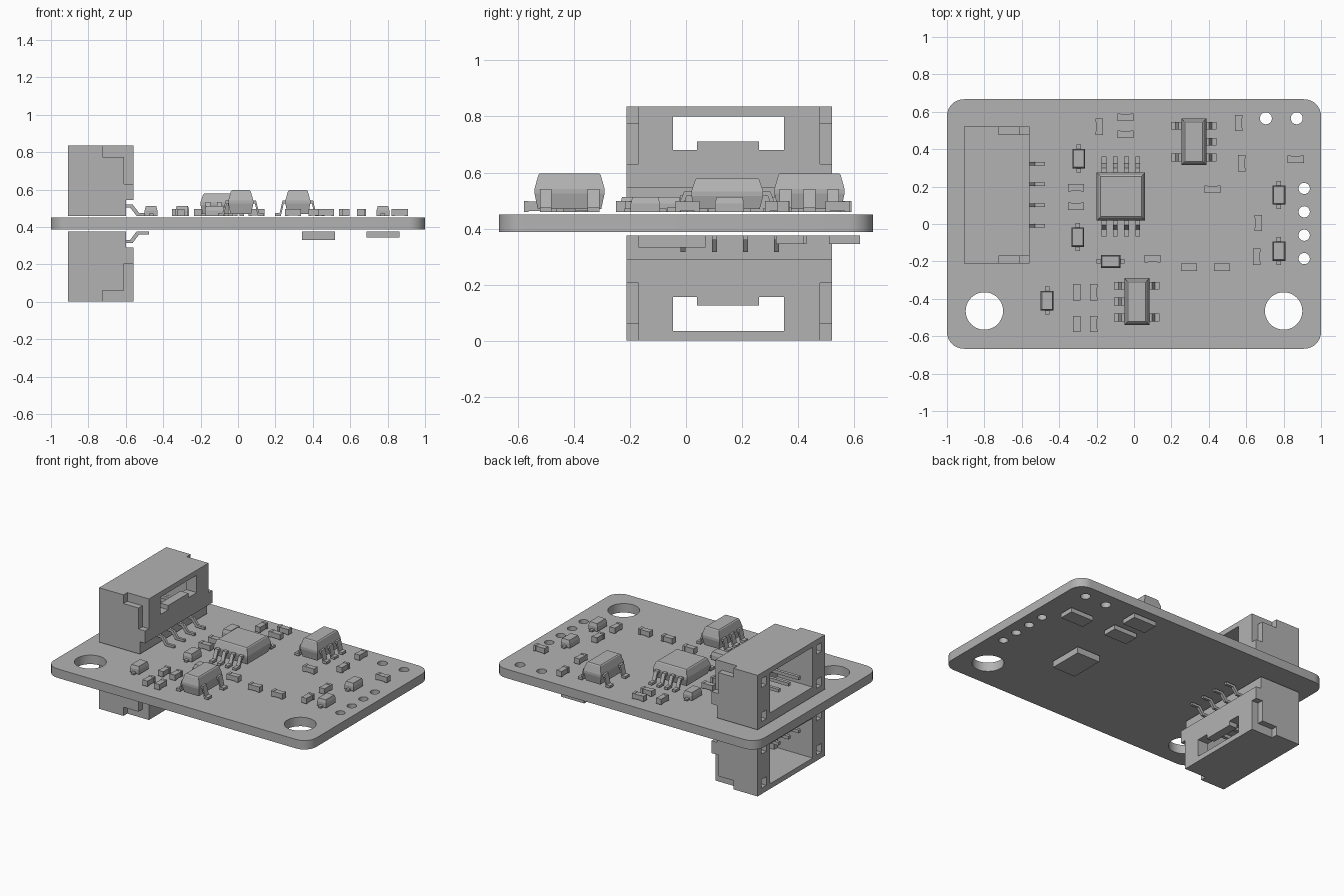
import bpy, bmesh, math
from mathutils import Matrix, Vector

if "Cube" in bpy.data.objects:
    bpy.data.objects.remove(bpy.data.objects["Cube"])

grey = bpy.data.materials.new("plain_grey")
grey.use_nodes = True
COLOUR = (0.45, 0.45, 0.45, 1)
grey.diffuse_color = COLOUR
grey.node_tree.nodes["Principled BSDF"].inputs["Base Color"].default_value = COLOUR

TOP, MID = 0.46, 0.418   # seat height of the upper parts, mid plane of the board


def finish(name, bm):
    bmesh.ops.recalc_face_normals(bm, faces=bm.faces)
    mesh = bpy.data.meshes.new(name)
    bm.to_mesh(mesh)
    bm.free()
    mesh.materials.append(grey)
    ob = bpy.data.objects.new(name, mesh)
    bpy.context.collection.objects.link(ob)
    return ob


def add_box(bm, lo, hi):
    lo, hi = Vector(lo), Vector(hi)
    size = Matrix.Diagonal((*(hi - lo), 1))
    return bmesh.ops.create_cube(bm, size=1, matrix=Matrix.Translation((lo + hi) / 2) @ size)


def add_ring_stack(bm, rings):
    """Closed solid through rectangles given as (half x, half y, z)."""
    loops = [[bm.verts.new((sx * hx, sy * hy, z)) for sx, sy in
              ((-1, -1), (1, -1), (1, 1), (-1, 1))] for hx, hy, z in rings]
    for a, b in zip(loops, loops[1:]):
        for i in range(4):
            j = (i + 1) % 4
            bm.faces.new((a[i], a[j], b[j], b[i]))
    bm.faces.new(loops[0])
    bm.faces.new(loops[-1])


def add_lead(bm, at, angle, width, reach, height, t=0.016):
    """Bent metal lead that runs outward from a body and down to a foot."""
    h, r = height, reach
    path = ((0, h), (0.35 * r, h), (0.6 * r, t), (r, t),
            (r, 0), (0.5 * r, 0), (0.25 * r, h - t), (0, h - t))
    place = Matrix.Translation(at) @ Matrix.Rotation(angle, 4, 'Z')
    sides = [[bm.verts.new(place @ Vector((u, s * width / 2, z))) for u, z in path]
             for s in (-1, 1)]
    for side in sides:
        bm.faces.new(side)
    for i in range(len(path)):
        j = (i + 1) % len(path)
        bm.faces.new((sides[0][i], sides[0][j], sides[1][j], sides[1][i]))


def cut(ob, cutter):
    mod = ob.modifiers.new("cut", 'BOOLEAN')
    mod.operation, mod.solver, mod.object = 'DIFFERENCE', 'EXACT', cutter
    bpy.context.view_layer.objects.active = ob
    bpy.ops.object.modifier_apply(modifier=mod.name)
    bpy.data.objects.remove(cutter)


def cut_boxes(ob, boxes):
    for lo, hi in boxes:
        bm = bmesh.new()
        add_box(bm, lo, hi)
        cut(ob, finish("cutter", bm))


def mirrored_below(ob, name):
    bm = bmesh.new()
    bm.from_mesh(ob.data)
    for v in bm.verts:
        v.co.z = 2 * MID - v.co.z
    finish(name, bm)


# Circuit board with rounded corners, mounting holes and pin holes
bm = bmesh.new()
add_box(bm, (-1, -0.667, 0.388), (1, 0.667, 0.45))
upright = [e for e in bm.edges if abs(e.verts[0].co.z - e.verts[1].co.z) > 0.01]
bmesh.ops.bevel(bm, geom=upright, offset=0.09, segments=8, profile=0.5, affect='EDGES')
board = finish("circuit_board", bm)
holes = [(-0.8, -0.465, 0.1), (0.8, -0.465, 0.1), (0.705, 0.565, 0.032), (0.87, 0.565, 0.032)]
holes += [(0.91, 0.19 - 0.125 * i, 0.03) for i in range(4)]
bm = bmesh.new()
for x, y, r in holes:
    bmesh.ops.create_cone(bm, cap_ends=True, segments=40, radius1=r, radius2=r, depth=0.3,
                          matrix=Matrix.Translation((x, y, MID)))
cut(board, finish("cutter", bm))
bpy.ops.object.select_all(action='DESELECT')
board.select_set(True)
bpy.context.view_layer.objects.active = board
bpy.ops.object.shade_smooth_by_angle(angle=math.radians(30))

# Socket housing: open at the back, with a window, side recesses and a stepped foot
bm = bmesh.new()
add_box(bm, (-0.91, -0.212, TOP), (-0.56, 0.52, 0.835))
housing = finish("upper_socket", bm)
cuts = [((-0.6, -0.3, 0.4), (-0.5, 0.6, 0.545)),
        ((-0.95, -0.08, 0.525), (-0.64, 0.385, 0.8)),
        ((-0.7, -0.046, 0.68), (-0.5, 0.35, 0.8))]
for lo, hi in ((-0.3, -0.17), (0.478, 0.6)):
    cuts.append(((-0.725, lo, 0.775), (-0.5, hi, 0.9)))
    cuts.append(((-0.61, lo, 0.63), (-0.5, hi, 0.9)))
for y in (-0.175, 0.425):
    for z in (0.5, 0.735):
        cuts.append(((-0.95, y, z), (-0.8, y + 0.055, z + 0.06)))
cut_boxes(housing, cuts)
mirrored_below(housing, "lower_socket")

# Latch tab in the window, contact pins and bent leads of the socket
bm = bmesh.new()
add_box(bm, (-0.62, 0.04, 0.675), (-0.56, 0.26, 0.71))
latch = finish("upper_latch_tab", bm)
mirrored_below(latch, "lower_latch_tab")
bm = bmesh.new()
for i in range(4):
    y = -0.01 + 0.111 * i
    add_box(bm, (-0.86, y - 0.011, 0.59), (-0.63, y + 0.011, 0.612))
    add_lead(bm, (-0.61, y, TOP), 0, 0.018, 0.135, 0.06)
pins = finish("upper_socket_pins", bm)
mirrored_below(pins, "lower_socket_pins")


# Chips with leads: each lead is (offset x, offset y, angle)
def chip(name, x, y, hx, hy, top, leads, width, reach):
    bm = bmesh.new()
    mid = (TOP + top) / 2 + 0.005
    add_ring_stack(bm, [(hx - 0.012, hy - 0.012, TOP + 0.01), (hx, hy, mid - 0.008),
                        (hx, hy, mid + 0.008), (hx - 0.014, hy - 0.014, top - 0.005),
                        (hx - 0.02, hy - 0.02, top)])
    for lx, ly, angle in leads:
        add_lead(bm, (lx, ly, TOP), angle, width, reach, mid - TOP + 0.008)
    finish(name, bm).location = (x, y, 0)


quarter = math.pi / 2
chip("main_chip", -0.07, 0.147, 0.13, 0.128, 0.58,
     [(-0.09 + 0.06 * i, s * 0.12, s * quarter) for i in range(4) for s in (-1, 1)], 0.025, 0.095)
outer, trio = (-0.085, 0.085), (-0.085, 0, 0.085)
for name, x, y, left, right in (("rear_regulator", 0.32, 0.44, outer, trio),
                                ("front_regulator", 0.015, -0.415, trio, outer)):
    chip(name, x, y, 0.067, 0.125, 0.597,
         [(-0.06, o, math.pi) for o in left] + [(0.06, o, 0) for o in right], 0.042, 0.062)

# Diodes: tapered body with a flat lead at each end
diodes = [(-0.295, 0.35, 1), (-0.3, -0.07, 1), (-0.125, -0.2, 0),
          (-0.465, -0.41, 1), (0.775, 0.155, 1), (0.775, -0.145, 1)]
for i, (x, y, turned) in enumerate(diodes):
    bm = bmesh.new()
    add_ring_stack(bm, [(0.052, 0.034, TOP), (0.052, 0.034, TOP + 0.03),
                        (0.046, 0.028, TOP + 0.052)])
    add_box(bm, (-0.075, -0.012, TOP), (0.075, 0.012, TOP + 0.012))
    ob = finish(f"diode_{i + 1}", bm)
    ob.location, ob.rotation_euler.z = (x, y, 0), turned * quarter

# Resistors and capacitors: block with two end caps
lying = [(-0.045, 0.57), (-0.045, 0.48), (0.865, 0.345), (0.42, 0.185), (0.1, -0.185),
         (0.295, -0.23), (0.47, -0.23), (-0.31, 0.195), (-0.31, 0.095)]
standing = [(-0.185, 0.52), (0.56, 0.54), (0.575, 0.325), (0.665, 0.005), (0.655, -0.175),
            (-0.305, -0.365), (-0.215, -0.365), (-0.305, -0.535), (-0.215, -0.535)]
for i, (x, y) in enumerate(lying + standing):
    bm = bmesh.new()
    add_box(bm, (-0.03, -0.018, TOP + 0.002), (0.03, 0.018, TOP + 0.036))
    for a, b in ((-0.043, -0.026), (0.026, 0.043)):
        add_box(bm, (a, -0.02, TOP), (b, 0.02, TOP + 0.038))
    ob = finish(f"small_component_{i + 1}", bm)
    ob.location = (x, y, 0)
    ob.rotation_euler.z = quarter if i >= len(lying) else 0

# Flat blocks on the underside
for i, (x, y, hy, low) in enumerate(((0.775, 0.37, 0.05, 0.345), (0.43, 0.38, 0.05, 0.345),
                                     (0.43, 0.565, 0.055, 0.345), (0.43, -0.05, 0.12, 0.332))):
    bm = bmesh.new()
    add_box(bm, (x - 0.088, y - hy, low), (x + 0.088, y + hy, 0.376))
    finish(f"underside_block_{i + 1}", bm)
